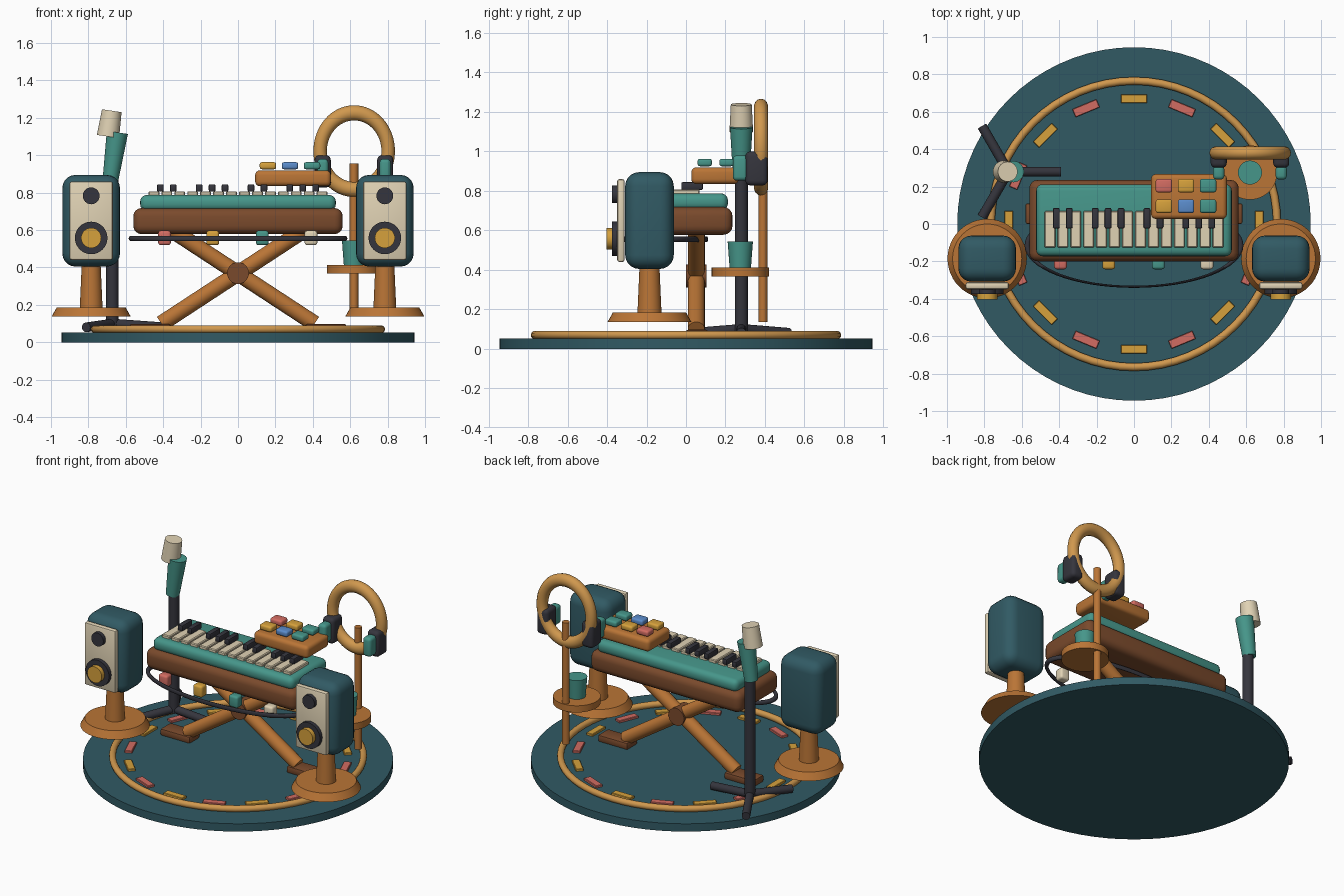
import bpy, bmesh, math
from mathutils import Vector, Matrix

if "Cube" in bpy.data.objects:
    bpy.data.objects.remove(bpy.data.objects["Cube"])


def material(name, hexcode):
    m = bpy.data.materials.new(name)
    rgb = [int(hexcode[i:i + 2], 16) / 255 for i in (0, 2, 4)]
    m.diffuse_color = [((c + 0.055) / 1.055) ** 2.4 for c in rgb] + [1]
    m.use_nodes = True
    m.node_tree.nodes["Principled BSDF"].inputs["Base Color"].default_value = m.diffuse_color
    return m


DEEP = material("deep_teal", "315A64")
TEAL = material("teal", "46968A")
WOOD = material("wood", "BA7536")
GOLD = material("light_wood", "D0984E")
BROWN = material("brown", "7A4A2C")
DARK = material("charcoal", "35353D")
CREAM = material("cream", "E0D2B4")
YELLOW = material("yellow", "D6A13C")
RED = material("coral", "D26C62")
BLUE = material("blue", "5B8CCB")


def add(bm, name, mat):
    me = bpy.data.meshes.new(name)
    bmesh.ops.recalc_face_normals(bm, faces=bm.faces)
    bm.to_mesh(me)
    bm.free()
    ob = bpy.data.objects.new(name, me)
    me.materials.append(mat)
    bpy.context.collection.objects.link(ob)
    bpy.ops.object.select_all(action='DESELECT')
    ob.select_set(True)
    bpy.context.view_layer.objects.active = ob
    bpy.ops.object.shade_smooth_by_angle(angle=math.radians(35))
    return ob


def box(name, center, size, mat, r=0.01, seg=2, turn=0):
    """Rounded box."""
    bm = bmesh.new()
    bmesh.ops.create_cube(bm, size=1)
    bmesh.ops.scale(bm, vec=size, verts=bm.verts)
    bmesh.ops.bevel(bm, geom=bm.edges[:], offset=r, segments=seg, profile=0.5, affect='EDGES')
    bmesh.ops.transform(bm, matrix=Matrix.Translation(center) @ Matrix.Rotation(turn, 4, 'Z'),
                        verts=bm.verts)
    return add(bm, name, mat)


def rod(name, p, q, r1, mat, r2=None, sides=32):
    """Cylinder or cone from p to q."""
    p, q = Vector(p), Vector(q)
    d = q - p
    m = Matrix.Translation((p + q) / 2) @ d.to_track_quat('Z', 'Y').to_matrix().to_4x4()
    bm = bmesh.new()
    bmesh.ops.create_cone(bm, cap_ends=True, segments=sides, radius1=r1,
                          radius2=r1 if r2 is None else r2, depth=d.length, matrix=m)
    return add(bm, name, mat)


def ring(name, center, major, minor, mat, scale=(1, 1, 1), tilt=0):
    """Torus, optionally tilted about x and then scaled."""
    bm = bmesh.new()
    n, k = 64, 14
    rows = []
    for i in range(n):
        a = 2 * math.pi * i / n
        row = []
        for j in range(k):
            b = 2 * math.pi * j / k
            w = major + minor * math.cos(b)
            row.append(bm.verts.new((w * math.cos(a), w * math.sin(a), minor * math.sin(b))))
        rows.append(row)
    for i in range(n):
        for j in range(k):
            s, t = rows[i], rows[(i + 1) % n]
            bm.faces.new((s[j], t[j], t[(j + 1) % k], s[(j + 1) % k]))
    bmesh.ops.transform(bm, matrix=Matrix.Translation(center) @ Matrix.Diagonal((*scale, 1))
                        @ Matrix.Rotation(tilt, 4, 'X'), verts=bm.verts)
    return add(bm, name, mat)


# Stage disc with trim ring and floor tiles
rod("stage_disc", (0, 0, 0), (0, 0, 0.052), 0.945, DEEP, sides=72)
ring("stage_trim", (0, 0, 0.07), 0.765, 0.021, GOLD)
for i in range(16):
    a = math.tau * i / 16
    box("floor_tile", (0.67 * math.sin(a), 0.67 * math.cos(a), 0.057), (0.14, 0.047, 0.02),
        RED if i % 2 else YELLOW, 0.003, 1, -a)

# Speakers on pedestals
for s in (-1, 1):
    x, y = 0.785 * s, -0.185
    rod("speaker_base", (x, y, 0.137), (x, y, 0.185), 0.212, WOOD, 0.185, 48)
    rod("speaker_neck", (x, y, 0.18), (x, y, 0.43), 0.061, WOOD, 0.05)
    box("speaker_cabinet", (x, y, 0.65), (0.308, 0.246, 0.49), DEEP, 0.07, 5)
    box("speaker_front", (x, -0.33, 0.65), (0.232, 0.038, 0.42), CREAM, 0.012)
    rod("tweeter", (x, -0.34, 0.783), (x, -0.374, 0.783), 0.045, DARK)
    rod("woofer", (x, -0.34, 0.558), (x, -0.374, 0.558), 0.087, DARK)
    rod("woofer_cap", (x, -0.37, 0.558), (x, -0.404, 0.558), 0.054, YELLOW)

# Crossed keyboard stand
for s in (-1, 1):
    rod("stand_leg", (-0.41 * s, 0.052, 0.1), (0.4 * s, 0.052, 0.63), 0.043, WOOD, sides=24)
    box("stand_foot", (0.47 * s, 0.055, 0.074), (0.22, 0.11, 0.046), BROWN, 0.01)
rod("stand_bolt", (0, 0, 0.37), (0, 0.104, 0.37), 0.058, BROWN)

# Keyboard body and keys
box("keyboard_body", (0, 0.018, 0.648), (1.12, 0.435, 0.14), BROWN, 0.045, 4)
box("keyboard_deck", (0, 0.02, 0.745), (1.046, 0.385, 0.085), TEAL, 0.035, 4)
pitch = 0.0692
for i in range(14):
    box("white_key", ((i - 6.5) * pitch, -0.029, 0.79), (0.058, 0.195, 0.035), CREAM, 0.005, 1)
for b in (1, 2, 4, 5, 6, 8, 9, 11, 12, 13):
    box("black_key", ((b - 7) * pitch, 0.031, 0.825), (0.036, 0.11, 0.04), DARK, 0.008)

# Cable loop with coloured clips under the front edge
ring("cable_loop", (0, -0.115, 0.555), 0.57, 0.015, DARK, (1, 0.387, 1))
for x, mat in ((-0.393, RED), (-0.135, YELLOW), (0.13, TEAL), (0.39, CREAM)):
    box("cable_clip", (x, -0.212, 0.558), (0.068, 0.06, 0.078), mat, 0.014, 3)

# Pad controller
box("pad_box", (0.294, 0.147, 0.877), (0.405, 0.24, 0.084), WOOD, 0.025, 4)
for y, row in ((0.095, (YELLOW, BLUE, TEAL)), (0.205, (RED, YELLOW, TEAL))):
    for i, mat in enumerate(row):
        box("pad_button", (0.16 + 0.118 * i, y, 0.944), (0.088, 0.072, 0.038), mat, 0.012, 3)

# Microphone on tripod
mx, my = -0.672, 0.28
rod("mic_pole", (mx, my, 0.08), (mx, my, 0.9), 0.033, DARK)
for i in range(3):
    a = math.tau * i / 3
    rod("tripod_leg", (mx, my, 0.1),
        (mx + 0.28 * math.cos(a), my + 0.28 * math.sin(a), 0.08), 0.026, DARK, sides=16)
rod("mic_handle", (-0.682, my, 0.868), (-0.645, my, 1.122), 0.042, TEAL, 0.057)
rod("mic_head", (-0.695, my, 1.1), (-0.675, my, 1.238), 0.06, CREAM, 0.053)

# Headphone stand with cup tray
rod("headphone_pole", (0.62, 0.39, 0.137), (0.62, 0.39, 0.955), 0.023, WOOD, sides=24)
rod("cup_tray", (0.62, 0.275, 0.367), (0.62, 0.275, 0.412), 0.145, WOOD, sides=48)
rod("cup", (0.62, 0.275, 0.41), (0.62, 0.275, 0.543), 0.054, TEAL, 0.064)

# Headphones
ring("headband", (0.621, 0.38, 1.022), 0.182, 0.036, GOLD, (1, 1, 1.125), math.pi / 2)
for s in (-1, 1):
    x = 0.62 + 0.167 * s
    box("ear_shell", (x, 0.357, 0.914), (0.086, 0.112, 0.172), DARK, 0.025, 4)
    box("ear_cushion", (x, 0.275, 0.916), (0.06, 0.075, 0.128), TEAL, 0.02, 4)
